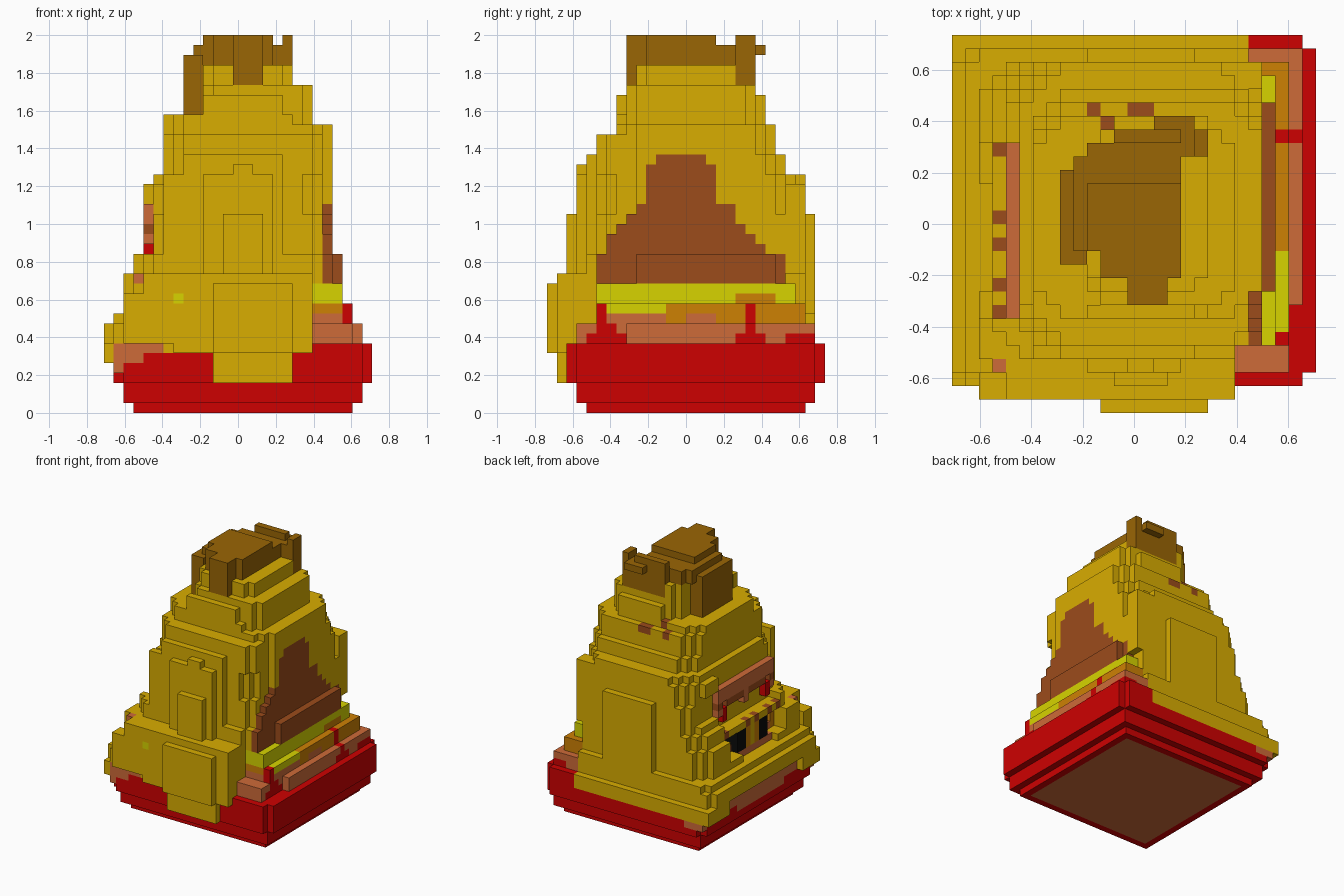
import bpy
import bmesh
from mathutils import Vector

default = bpy.data.objects.get("Cube")
if default:
    bpy.data.objects.remove(default, do_unlink=True)

UNIT = 2 / 38
ORIGIN = Vector((-13.5, -14, 0))
PALETTE = {"straw gold": "d9ad01", "red": "ce0101", "dark umber": "9a6605",
           "brown": "9c4c1b", "tan": "ce6b38", "lime yellow": "d7d400",
           "orange": "ce8104", "black": "0a0a0a"}
NAMES = list(PALETTE)


def linear(channel):
    c = int(channel, 16) / 255
    return c / 12.92 if c <= 0.04045 else ((c + 0.055) / 1.055) ** 2.4


def make_material(name, code):
    colour = [linear(code[i:i + 2]) for i in (0, 2, 4)] + [1]
    mat = bpy.data.materials.new(name)
    mat.use_nodes = True
    mat.diffuse_color = colour
    shader = mat.node_tree.nodes["Principled BSDF"]
    shader.inputs["Base Color"].default_value = colour
    shader.inputs["Roughness"].default_value = 0.9
    return mat


materials = [make_material(n, c) for n, c in PALETTE.items()]
cells = {}


def block(part, colour, xs, ys, zs, cut=0):
    """Fill a block of unit cells; cut steps off its upright corners."""
    for x in range(*xs):
        for y in range(*ys):
            corner = min(x - xs[0], xs[1] - 1 - x) + min(y - ys[0], ys[1] - 1 - y)
            if corner < cut:
                continue
            for z in range(*zs):
                cells[x, y, z] = (part, colour)


def carve(xs, ys, zs):
    for key in [(x, y, z) for x in range(*xs) for y in range(*ys) for z in range(*zs)]:
        cells.pop(key, None)


# Stepped red base
block("base", "red", (3, 25), (4, 26), (0, 1))
block("base", "red", (2, 26), (3, 27), (1, 3))
block("base", "red", (1, 27), (2, 28), (3, 7), 1)

# Tiers of hair: z range, x range, y range, corner cut
TIERS = [
    ((5, 7), (0, 22), (2, 28), 0),
    ((7, 9), (0, 22), (2, 27), 1),
    ((9, 10), (1, 22), (2, 27), 1),
    ((10, 14), (2, 23), (2, 26), 2),
    ((14, 16), (3, 23), (4, 26), 2),
    ((16, 20), (4, 23), (5, 26), 2),
    ((20, 23), (4, 23), (5, 26), 3),
    ((23, 24), (5, 23), (5, 26), 3),
    ((24, 26), (6, 23), (5, 24), 2),
    ((26, 28), (6, 23), (5, 23), 2),
    ((28, 29), (6, 23), (7, 23), 2),
    ((29, 30), (6, 21), (7, 22), 2),
    ((30, 33), (10, 21), (8, 21), 1),
    ((33, 35), (10, 19), (9, 21), 1),
]
for zs, xs, ys, cut in TIERS:
    block("hair", "straw gold", xs, ys, zs, cut)

# Red and tan showing under the front fringe
block("base", "red", (4, 22), (2, 3), (3, 6))
block("base", "red", (21, 26), (2, 3), (6, 7))
block("foot_patches", "tan", (1, 6), (2, 3), (6, 7))
block("foot_patches", "tan", (1, 4), (2, 3), (5, 6))
block("foot_patches", "tan", (1, 2), (2, 3), (4, 5))

# Raised locks: front fringe, nested front arches, back panels, upper tufts
for xs, ys, zs in [
    ((2, 21), (1, 3), (7, 12)), ((7, 21), (1, 3), (6, 7)),
    ((4, 21), (1, 3), (12, 14)),
    ((11, 19), (1, 3), (3, 14)), ((11, 19), (0, 1), (6, 13)),
    ((6, 18), (4, 5), (14, 24)), ((8, 18), (4, 5), (24, 26)),
    ((10, 17), (3, 4), (14, 24)), ((13, 15), (3, 4), (24, 25)),
    ((12, 16), (2, 3), (14, 20)),
    ((10, 18), (26, 27), (10, 20)), ((20, 23), (24, 26), (14, 23)),
    ((12, 19), (21, 22), (30, 32)), ((10, 18), (7, 8), (30, 32)),
]:
    block("hair", "straw gold", xs, ys, zs)

# Hair drawn back at the front corner of the left side
carve((21, 24), (0, 5), (9, 14))
carve((22, 23), (0, 9), (14, 29))

# Coloured bands along the left side
block("side_bands", "tan", (21, 26), (3, 27), (7, 9))
carve((25, 26), (3, 8), (7, 9))
carve((22, 27), (2, 28), (9, 13))
block("side_bands", "orange", (21, 25), (5, 26), (9, 11))
block("side_bands", "tan", (21, 25), (5, 12), (9, 10))
block("side_bands", "tan", (21, 25), (14, 17), (9, 10))
block("side_bands", "lime yellow", (21, 25), (6, 12), (10, 11))
block("side_bands", "lime yellow", (21, 24), (5, 25), (11, 13))
block("side_bands", "orange", (21, 24), (19, 23), (11, 12))
for middle in (5, 20):
    block("side_bands", "red", (24, 25), (middle - 1, middle + 3), (7, 8))
    block("side_bands", "red", (24, 25), (middle, middle + 2), (8, 9))
    block("side_bands", "red", (24, 25), (middle, middle + 1), (9, 11))
block("side_bands", "red", (25, 26), (19, 22), (7, 8))
block("side_bands", "red", (25, 26), (20, 21), (8, 9))
block("side_bands", "red", (24, 26), (24, 27), (7, 8))
block("hair", "straw gold", (20, 22), (24, 27), (7, 10))
block("hair", "straw gold", (20, 22), (24, 26), (10, 14))

# Brown mound on the left side
block("side_mound", "brown", (23, 24), (9, 23), (13, 16))
block("side_mound", "brown", (22, 23), (5, 24), (13, 16))
for z, (start, end) in enumerate([(6, 22), (6, 21), (7, 20), (8, 19), (9, 19)], 16):
    block("side_mound", "brown", (22, 23), (start, end), (z, z + 1))
block("side_mound", "brown", (22, 23), (10, 17), (21, 25))
block("side_mound", "brown", (22, 23), (11, 16), (25, 26))

# Tan foot patches under the right ledge, and small spots on the hair
carve((0, 1), (6, 23), (5, 7))
block("foot_patches", "tan", (1, 2), (6, 23), (5, 7))
block("foot_patches", "tan", (1, 2), (9, 20), (4, 5))
block("foot_patches", "tan", (1, 4), (27, 28), (4, 5))
block("spots", "tan", (3, 4), (3, 4), (13, 14))
block("spots", "lime yellow", (7, 8), (1, 2), (11, 12))

# Face hollow on the right side
carve((2, 5), (7, 20), (11, 20))
carve((2, 5), (2, 26), (17, 21))
carve((4, 5), (7, 20), (21, 23))
carve((2, 3), (9, 17), (10, 11))
block("mouth", "tan", (3, 5), (9, 17), (10, 11))
block("mouth", "tan", (4, 5), (8, 19), (11, 12))

# Lash row over the eyes, with brown strands
block("face", "straw gold", (3, 5), (7, 20), (14, 15))
block("face", "straw gold", (3, 5), (13, 14), (11, 15))
for y in (7, 9, 12, 14, 19):
    block("face", "brown", (3, 4), (y, y + 1), (14, 15))
for y in (12, 14):
    block("face", "orange", (3, 5), (y, y + 1), (11, 14))

# Eyes and arched brows
for inner in (15, 10):
    block("eyes", "black", (3, 5), (inner, inner + 2), (11, 14))
    block("brows", "brown", (4, 5), (inner - 1, inner + 3), (18, 19))
block("brows", "tan", (4, 5), (7, 20), (19, 21))
block("brows", "tan", (4, 5), (13, 14), (17, 19))
for y, drop in ((7, 8), (19, 18)):
    block("brows", "tan", (4, 5), (y, y + 1), (17, 18))
    block("brows", "brown", (4, 5), (y, y + 1), (18, 19))
    block("brows", "red", (4, 5), (drop, drop + 1), (16, 18))
    block("face", "orange", (4, 5), (y, y + 1), (11, 14))

# Brown specks behind the crown
block("spots", "brown", (10, 11), (22, 23), (28, 29))
block("spots", "brown", (11, 12), (21, 22), (28, 30))
block("spots", "brown", (13, 15), (22, 23), (28, 29))

# Dark crown of hair
for xs, ys, zs in [
    ((10, 17), (12, 17), (35, 38)), ((10, 17), (17, 20), (35, 37)),
    ((11, 17), (10, 12), (35, 38)), ((8, 10), (11, 18), (30, 36)),
    ((9, 10), (12, 19), (35, 37)), ((13, 16), (8, 10), (33, 38)),
    ((12, 17), (20, 21), (33, 38)), ((17, 18), (19, 21), (33, 37)),
    ((18, 19), (19, 21), (33, 38)), ((15, 18), (21, 22), (36, 37)),
]:
    block("crown", "dark umber", xs, ys, zs)

# Turn each part's exposed cell sides into one mesh
SIDES = [(axis, sign) for axis in range(3) for sign in (0, 1)]
for part in sorted({p for p, c in cells.values()}):
    bm = bmesh.new()
    corners = {}
    for cell, (owner, colour) in cells.items():
        if owner != part:
            continue
        for axis, sign in SIDES:
            near = list(cell)
            near[axis] += 2 * sign - 1
            if tuple(near) in cells:
                continue
            ring = []
            for a, b in ((0, 0), (1, 0), (1, 1), (0, 1)):
                key = list(cell)
                key[axis] += sign
                key[(axis + 1) % 3] += a
                key[(axis + 2) % 3] += b
                key = tuple(key)
                if key not in corners:
                    corners[key] = bm.verts.new((Vector(key) + ORIGIN) * UNIT)
                ring.append(corners[key])
            face = bm.faces.new(ring if sign else ring[::-1])
            # The underside is tan inside a red rim
            inside = 3 < cell[0] < 24 and 4 < cell[1] < 25
            under = cell[2] == 0 and axis == 2 and inside
            face.material_index = NAMES.index("tan" if under else colour)
    mesh = bpy.data.meshes.new(part)
    bm.to_mesh(mesh)
    bm.free()
    for mat in materials:
        mesh.materials.append(mat)
    bpy.context.collection.objects.link(bpy.data.objects.new(part, mesh))
